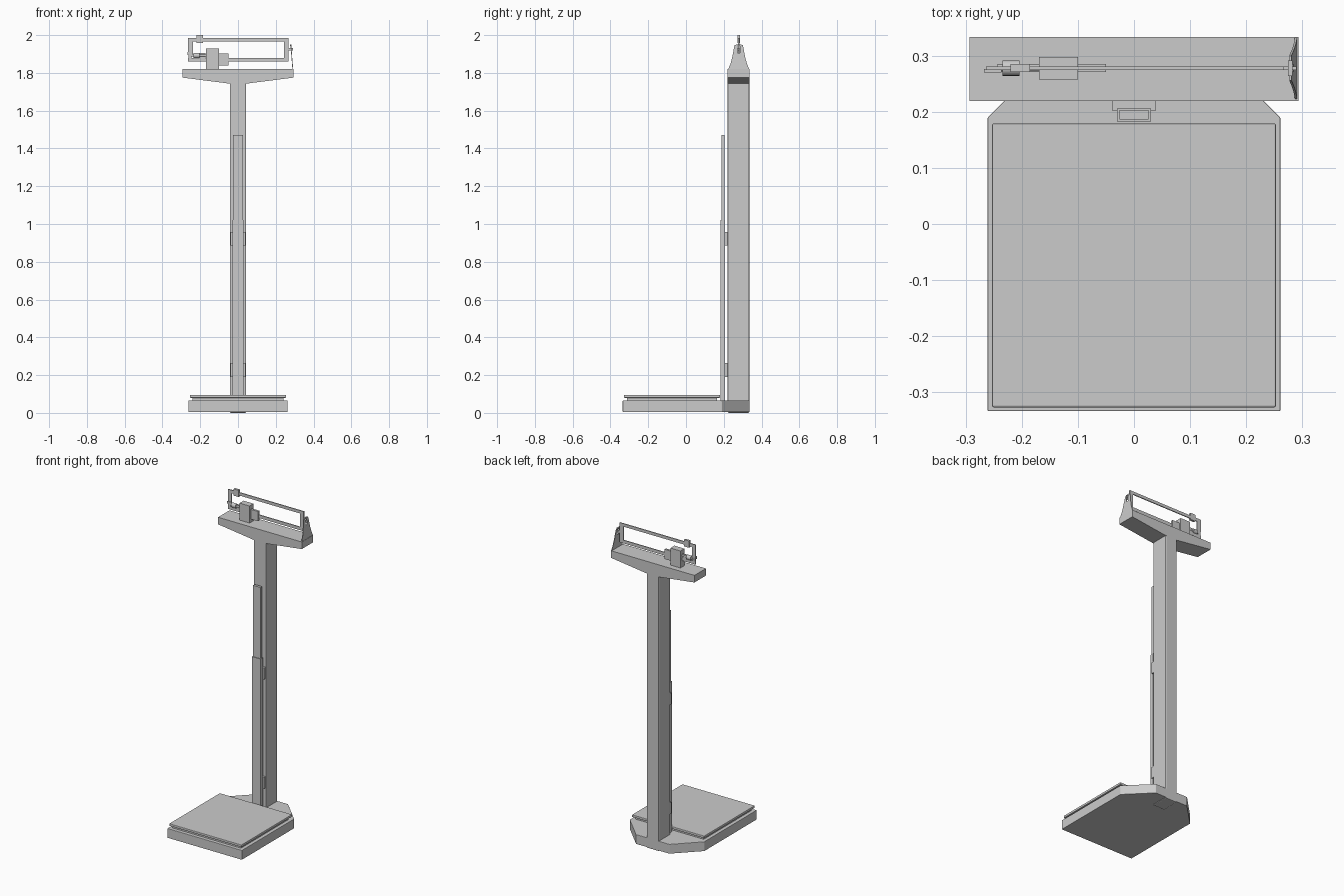
import bpy, bmesh, math
from mathutils import Vector

if "Cube" in bpy.data.objects:
    bpy.data.objects.remove(bpy.data.objects["Cube"])

YC = 0.279  # centre line of the column and the beam


def finish(name, bm, bevel=0.0, segs=2):
    bmesh.ops.recalc_face_normals(bm, faces=bm.faces)
    me = bpy.data.meshes.new(name)
    bm.to_mesh(me)
    bm.free()
    ob = bpy.data.objects.new(name, me)
    bpy.context.collection.objects.link(ob)
    if bevel:
        m = ob.modifiers.new("bevel", 'BEVEL')
        m.width, m.segments, m.limit_method = bevel, segs, 'ANGLE'
    return ob


def box(name, x, y, z, bevel=0.0):
    bm = bmesh.new()
    bmesh.ops.create_cube(bm, size=1)
    for v in bm.verts:
        v.co = [(a + b) / 2 + c * (b - a) for (a, b), c in zip((x, y, z), v.co)]
    return finish(name, bm, bevel)


def prism(name, pts, depth, bevel=0.0):
    """Extrude a closed outline of 3D points along the depth vector."""
    bm = bmesh.new()
    f = bm.faces.new([bm.verts.new(p) for p in pts])
    r = bmesh.ops.extrude_face_region(bm, geom=[f])
    bmesh.ops.translate(bm, vec=Vector(depth),
                        verts=[g for g in r["geom"] if isinstance(g, bmesh.types.BMVert)])
    return finish(name, bm, bevel)


def rod(name, x0, x1, r, z, y=YC):
    bpy.ops.mesh.primitive_cylinder_add(vertices=16, radius=r, depth=x1 - x0,
                                        location=((x0 + x1) / 2, y, z),
                                        rotation=(0, math.pi / 2, 0))
    ob = bpy.context.object
    ob.name = name
    bpy.ops.object.shade_smooth_by_angle()
    return ob


def mirrored(half):
    return half + [(-a, b) for a, b in reversed(half)]


# base with chamfered rear corners
outline = mirrored([(0.262, -0.335), (0.262, 0.19), (0.117, 0.335)])
prism("base", [(x, y, 0.005) for x, y in outline], (0, 0, 0.06), 0.002)

# weighing platform on an inset support
box("platform_support", (-0.24, 0.24), (-0.313, 0.165), (0.06, 0.082))
box("platform_plate", (-0.254, 0.254), (-0.328, 0.18), (0.08, 0.095), 0.003)

# column
box("column", (-0.043, 0.043), (0.22, 0.335), (0, 1.77), 0.006)

# height rod: outer sleeve, sliding inner bar and two brackets
box("height_rod_sleeve", (-0.03, 0.03), (0.183, 0.207), (0.06, 1.02))
box("height_rod_slider", (-0.026, 0.026), (0.187, 0.204), (1.0, 1.472))
for i, z in enumerate((0.19, 0.885)):
    box(f"rod_bracket_{i + 1}", (-0.039, 0.039), (0.203, 0.224), (z, z + 0.073))

# head with a tapered underside
head = mirrored([(0.294, 1.82), (0.294, 1.775), (0.043, 1.743)])
prism("head", [(x, 0.22, z) for x, z in head], (0, 0.115, 0))

# beam guide: flared plate leaning inwards, with a slot for the pointer
half = [(0.056, 1.818), (0.043, 1.85), (0.034, 1.885), (0.022, 1.947), (0.006, 1.947),
        (0.006, 1.905)]
lean = lambda z: 0.288 - (z - 1.82) * 0.08
prism("beam_guide", [(lean(z), YC + y, z) for y, z in mirrored(half)], (0.004, 0, 0))
box("beam_guide_cap", (0.276, 0.284), (YC - 0.014, YC + 0.014), (1.943, 1.951))

# beam frame
T = (YC - 0.003, YC + 0.003)
box("upper_beam", (-0.265, 0.268), T, (1.966, 1.985))
box("lower_beam", (-0.265, 0.268), T, (1.86, 1.88))
box("right_beam_post", (0.243, 0.268), T, (1.86, 1.985))
box("left_beam_post", (-0.265, -0.238), T, (1.905, 1.985))
box("left_beam_link", (-0.262, -0.245), T, (1.875, 1.91))
box("beam_pointer", (0.265, 0.291), T, (1.918, 1.932))

# balance weights and pivot
box("left_beam_bracket", (-0.268, -0.237), (0.271, 0.277), (1.895, 1.91))
rod("balance_screw", -0.245, -0.16, 0.006, 1.892)
rod("balance_nut", -0.235, -0.205, 0.014, 1.892)
box("balance_block", (-0.203, -0.172), T, (1.872, 1.905))
box("small_poise", (-0.221, -0.186), (YC - 0.007, YC + 0.007), (1.957, 2.0))
box("large_poise", (-0.17, -0.1), (YC - 0.02, YC + 0.02), (1.82, 1.928))
box("large_poise_block", (-0.1, -0.05), (YC - 0.007, YC + 0.007), (1.84, 1.902))
